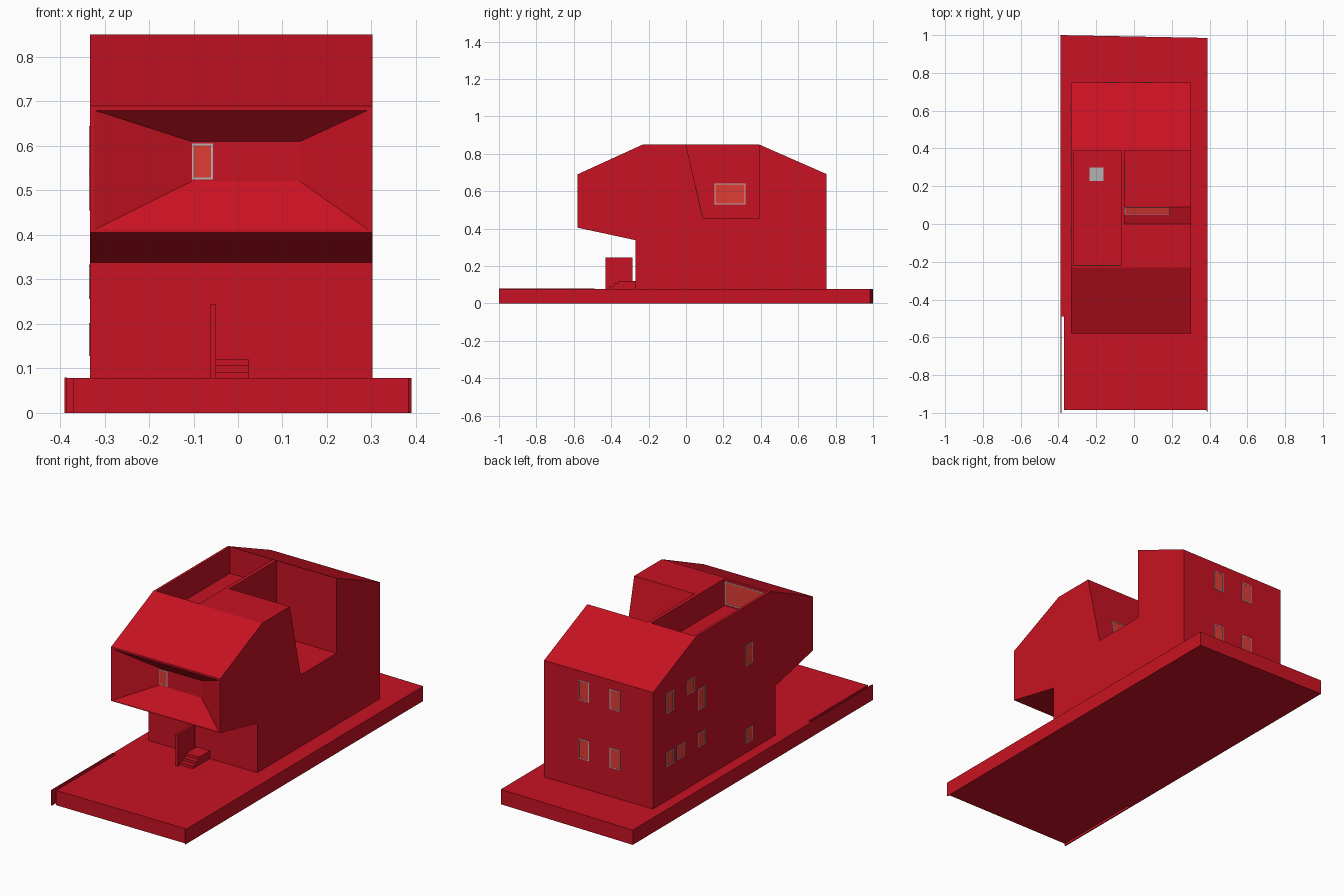
import bpy, bmesh
from mathutils import Vector

if "Cube" in bpy.data.objects:
    bpy.data.objects.remove(bpy.data.objects["Cube"])


def material(name, color):
    m = bpy.data.materials.new(name)
    m.diffuse_color = color
    m.use_nodes = True
    m.node_tree.nodes["Principled BSDF"].inputs["Base Color"].default_value = m.diffuse_color
    return m


RED = material("red_wall", (0.58, 0.006, 0.016, 1))
GLASS = material("red_glass", (0.75, 0.045, 0.035, 1))
FRAME = material("grey_frame", (0.45, 0.45, 0.45, 1))


def loft(name, loop_a, loop_b, mat=RED):
    """Closed solid between two matching loops of points."""
    bm = bmesh.new()
    a = [bm.verts.new(p) for p in loop_a]
    b = [bm.verts.new(p) for p in loop_b]
    n = len(a)
    bm.faces.new(a)
    bm.faces.new(b[::-1])
    for i in range(n):
        bm.faces.new((a[i], b[i], b[(i + 1) % n], a[(i + 1) % n]))
    bmesh.ops.recalc_face_normals(bm, faces=bm.faces)
    me = bpy.data.meshes.new(name)
    bm.to_mesh(me)
    bm.free()
    ob = bpy.data.objects.new(name, me)
    bpy.context.collection.objects.link(ob)
    me.materials.append(mat)
    return ob


def side_prism(name, yz, x0, x1, mat=RED):
    return loft(name, [(x0, y, z) for y, z in yz], [(x1, y, z) for y, z in yz], mat)


def flat_prism(name, xy, z0, z1, mat=RED):
    return loft(name, [(x, y, z0) for x, y in xy], [(x, y, z1) for x, y in xy], mat)


def box(name, x0, x1, y0, y1, z0, z1, mat=RED):
    return flat_prism(name, [(x0, y0), (x1, y0), (x1, y1), (x0, y1)], z0, z1, mat)


def cut(target, cutter):
    cutter.hide_render = True
    cutter.hide_viewport = True
    m = target.modifiers.new(cutter.name, 'BOOLEAN')
    m.operation = 'DIFFERENCE'
    m.solver = 'EXACT'
    m.object = cutter


def panel(name, c, u, v, n, w, h, d0, d1, mat):
    """Thin slab centred at c in the plane u, v, from depth d0 to d1 along n."""
    ring = [(-1, -1), (1, -1), (1, 1), (-1, 1)]
    loops = [[c + u * (s * w / 2) + v * (t * h / 2) + n * d for s, t in ring] for d in (d0, d1)]
    return loft(name, loops[0], loops[1], mat)


def window(name, c, u, v, w, h):
    c, u, v = Vector(c), Vector(u).normalized(), Vector(v).normalized()
    n = u.cross(v)
    t = 0.004
    panel(name + "_glass", c, u, v, n, w - t, h - t, -0.004, 0.0008, GLASS)
    for s in (-1, 1):
        panel(name + "_frame_side", c + u * (s * (w - t) / 2), u, v, n, t, h, -0.004, 0.002, FRAME)
        panel(name + "_frame_rail", c + v * (s * (h - t) / 2), u, v, n, w - 2 * t, t, -0.004, 0.002, FRAME)


# Ground slab with the narrow slot at its front left edge
flat_prism("ground_slab", [(-0.37, -0.985), (0.383, -0.985), (0.39, -1.0), (0.39, 0.985),
                           (-0.39, 1.0), (-0.39, -0.49), (-0.37, -0.49)], 0, 0.078)
box("ground_edge_wall", -0.39, -0.384, -1.0, -0.49, 0, 0.08)

# House body
house = side_prism("house", [(-0.58, 0.405), (-0.58, 0.69), (-0.23, 0.85), (0.39, 0.85),
                             (0.75, 0.692), (0.75, 0.07), (-0.27, 0.07), (-0.27, 0.338)],
                   -0.333, 0.302)

# Sunken roof terrace on the left
cut(house, box("roof_terrace_cutter", -0.32, -0.07, -0.22, 0.39, 0.71, 1.0))
# Open side terrace on the right with a sloping front wall
k = 0.09 / 0.395
cut(house, side_prism("side_terrace_cutter", [(0.09, 0.455), (0.39, 0.455), (0.39, 0.95),
                                              (-0.1 * k, 0.95)], -0.05, 0.4))

# Funnel-shaped front recess
inner = [(-0.105, 0.52), (0.14, 0.52), (0.14, 0.61), (-0.105, 0.61)]
outer = [(-0.322, 0.412), (0.292, 0.412), (0.292, 0.68), (-0.322, 0.68)]
e = 0.14
outer = [(o[0] + e * (o[0] - i[0]), o[1] + e * (o[1] - i[1])) for o, i in zip(outer, inner)]
y_in, y_out = -0.505, -0.58 - e * 0.075
cut(house, loft("front_recess_cutter", [(x, y_out, z) for x, z in outer],
                [(x, y_in, z) for x, z in inner]))

# Entrance steps and side screen
box("entrance_screen", -0.062, -0.05, -0.43, -0.287, 0.07, 0.245)
side_prism("entrance_steps", [(-0.41, 0.07), (-0.41, 0.092), (-0.385, 0.092), (-0.385, 0.106),
                              (-0.36, 0.106), (-0.36, 0.12), (-0.265, 0.12), (-0.265, 0.07)],
           -0.05, 0.025)

# Back windows
Z = (0, 0, 1)
for x, z in [(0.07, 0.592), (-0.112, 0.592), (0.07, 0.283), (-0.112, 0.283)]:
    window("back_window", (x, 0.75, z), (-1, 0, 0), Z, 0.06, 0.105)

# Left side windows: y, z, height
for y, z, h in [(0.61, 0.59, 0.105), (0.435, 0.607, 0.075), (0.347, 0.51, 0.11),
                (-0.05, 0.59, 0.11), (0.61, 0.294, 0.075), (0.52, 0.296, 0.075),
                (0.347, 0.296, 0.072), (-0.05, 0.165, 0.075)]:
    window("left_window", (-0.333, y, z), (0, -1, 0), Z, 0.06, h)

# Front recess window
window("front_window", (-0.08, y_in, 0.565), (1, 0, 0), Z, 0.047, 0.08)
# Terrace windows
window("terrace_side_window", (-0.05, 0.235, 0.585), (0, 1, 0), Z, 0.165, 0.11)
window("terrace_sloped_window", (0.07, 0.069, 0.547), (-1, 0, 0), (0, -0.09, 0.395), 0.238, 0.175)
window("roof_terrace_window", (-0.195, -0.22, 0.778), (-1, 0, 0), Z, 0.245, 0.12)
# Skylight in the terrace floor
box("skylight", -0.235, -0.162, 0.228, 0.3, 0.705, 0.714, FRAME)
